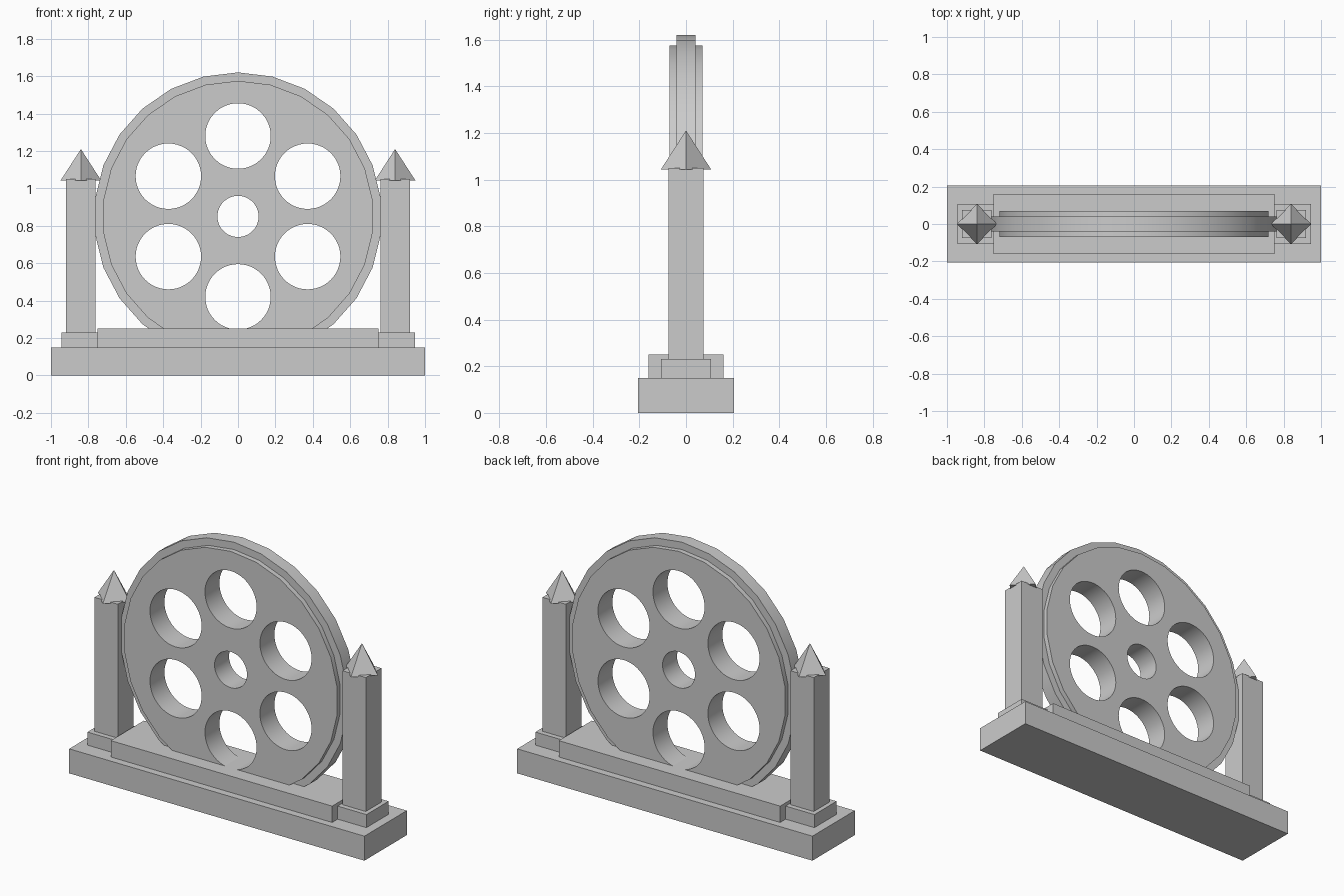
import bpy, bmesh
from math import sin, cos, pi, radians
from mathutils import Matrix

if "Cube" in bpy.data.objects:
    bpy.data.objects.remove(bpy.data.objects["Cube"])


def make(name, bm):
    bmesh.ops.recalc_face_normals(bm, faces=bm.faces)
    me = bpy.data.meshes.new(name)
    bm.to_mesh(me)
    bm.free()
    ob = bpy.data.objects.new(name, me)
    bpy.context.collection.objects.link(ob)
    return ob


def box(name, cx, hx, hy, z0, z1):
    bm = bmesh.new()
    bmesh.ops.create_cube(bm, size=1)
    for v in bm.verts:
        v.co = (cx + v.co.x * 2 * hx, v.co.y * 2 * hy, z0 + (v.co.z + 0.5) * (z1 - z0))
    return make(name, bm)


# Stepped base
box("base", 0, 1.0, 0.205, 0, 0.15)
box("plinth", 0, 0.75, 0.16, 0.15, 0.25)

# Side posts: square foot, square column, pyramid cap turned 45 degrees
for side, s in (("left", -1), ("right", 1)):
    x = 0.84 * s
    box(side + "_post_foot", x, 0.105, 0.107, 0.15, 0.23)
    box(side + "_post_column", x, 0.079, 0.076, 0.23, 1.05)
    bm = bmesh.new()
    ring = [bm.verts.new((x + 0.108 * cos(k * pi / 2), 0.108 * sin(k * pi / 2), 1.043))
            for k in range(4)]
    tip = bm.verts.new((x, 0, 1.21))
    bm.faces.new(ring)
    for k in range(4):
        bm.faces.new((ring[k], ring[(k + 1) % 4], tip))
    make(side + "_post_cap", bm)

# Wheel: thick disc with a thinner, wider rim
CZ, N = 0.85, 26
profile = [(0.725, -0.07), (0.725, -0.04), (0.77, -0.04),
           (0.77, 0.04), (0.725, 0.04), (0.725, 0.07)]
bm = bmesh.new()
rings = [[bm.verts.new((r * sin(2 * pi * i / N), y, CZ + r * cos(2 * pi * i / N)))
          for i in range(N)] for r, y in profile]
for a, b in zip(rings, rings[1:]):
    for i in range(N):
        j = (i + 1) % N
        bm.faces.new((a[i], a[j], b[j], b[i]))
bm.faces.new(rings[0])
bm.faces.new(rings[-1])
wheel = make("wheel", bm)

# Round holes: one in the hub and six around it
holes = [(0, CZ, 0.11)]
for k in range(6):
    a = k * pi / 3
    holes.append((0.43 * sin(a), CZ + 0.43 * cos(a), 0.175))
bm = bmesh.new()
for hx, hz, r in holes:
    m = Matrix.Translation((hx, 0, hz)) @ Matrix.Rotation(pi / 2, 4, 'X')
    bmesh.ops.create_cone(bm, cap_ends=True, segments=48, radius1=r, radius2=r,
                          depth=0.4, matrix=m)
cutter = make("hole_cutter", bm)
cutter.hide_render = True

mod = wheel.modifiers.new("holes", 'BOOLEAN')
mod.operation = 'DIFFERENCE'
mod.solver = 'EXACT'
mod.object = cutter
bpy.context.view_layer.objects.active = wheel
bpy.ops.object.select_all(action='DESELECT')
wheel.select_set(True)
bpy.ops.object.modifier_apply(modifier=mod.name)
bpy.data.objects.remove(cutter)
bpy.ops.object.shade_smooth_by_angle(angle=radians(30))
